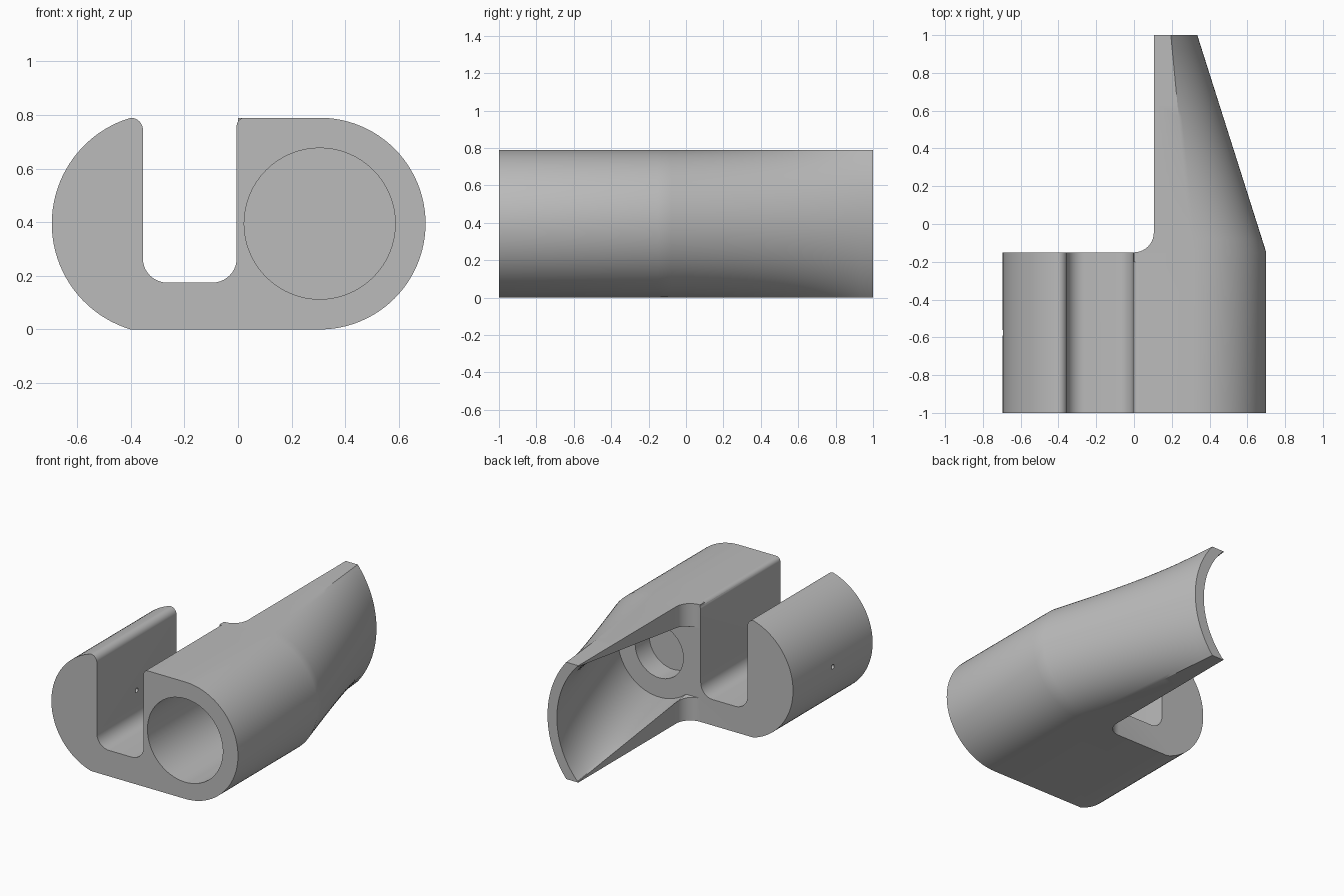
import bpy, bmesh
from math import sin, cos, asin, acos, radians, degrees, pi

if "Cube" in bpy.data.objects:
    bpy.data.objects.remove(bpy.data.objects["Cube"], do_unlink=True)

MID, TOP = 0.395, 0.79          # half height and full height
FRONT, STEP, BACK = -1.0, -0.15, 1.0
BORE_X, EDGE_X = 0.305, 0.105

grey = bpy.data.materials.new("plain_grey")
grey.use_nodes = True
grey.diffuse_color = (0.5, 0.5, 0.5, 1)
grey.node_tree.nodes["Principled BSDF"].inputs["Base Color"].default_value = (0.5, 0.5, 0.5, 1)


def arc(cx, cz, r, a0, a1, n=10):
    """Points on an arc, angles in degrees."""
    steps = [radians(a0 + (a1 - a0) * i / n) for i in range(n + 1)]
    return [(cx + r * cos(a), cz + r * sin(a)) for a in steps]


def loft(name, rings):
    """Closed solid through matching rings of 3D points."""
    bm = bmesh.new()
    loops = [[bm.verts.new(p) for p in ring] for ring in rings]
    n = len(loops[0])
    for a, b in zip(loops, loops[1:]):
        for i in range(n):
            j = (i + 1) % n
            bm.faces.new((a[i], a[j], b[j], b[i]))
    bm.faces.new(loops[0][::-1])
    bm.faces.new(loops[-1])
    bmesh.ops.recalc_face_normals(bm, faces=bm.faces)
    mesh = bpy.data.meshes.new(name)
    bm.to_mesh(mesh)
    bm.free()
    obj = bpy.data.objects.new(name, mesh)
    bpy.context.collection.objects.link(obj)
    mesh.materials.append(grey)
    return obj


def along_y(name, profile, y0, y1):
    return loft(name, [[(x, y, z) for x, z in profile] for y in (y0, y1)])


def ruled(name, start, end, t_max=1.0, n=16):
    """Straight-line blend between two sections along y."""
    rings = []
    for k in range(n + 1):
        t = t_max * k / n
        y = STEP + (BACK - STEP) * t
        rings.append([(a[0] + (b[0] - a[0]) * t, y, a[1] + (b[1] - a[1]) * t)
                      for a, b in zip(start, end)])
    return loft(name, rings)


def combine(target, tool, operation):
    mod = target.modifiers.new(tool.name, 'BOOLEAN')
    mod.operation, mod.solver, mod.object = operation, 'EXACT', tool
    bpy.context.view_layer.objects.active = target
    bpy.ops.object.modifier_apply(modifier=mod.name)
    bpy.data.objects.remove(tool, do_unlink=True)


# Clip body: rounded block with an open slot in the top
R = 0.412
half = degrees(asin(MID / R))
profile = (arc(BORE_X, MID, MID, -90, 90, 48)
           + arc(0.025, TOP - 0.03, 0.03, 90, 180, 8)
           + arc(-0.095, 0.265, 0.09, 0, -90)
           + arc(-0.265, 0.265, 0.09, -90, -180)
           + arc(-0.4, TOP - 0.045, 0.045, 0, 90)
           + arc(-0.695 + R, MID, R, 180 - half, 180 + half, 40)[1:])
body = along_y("clip_body", profile, FRONT, STEP)

# Tapering scoop behind the bore side
end_half = degrees(asin(MID / 0.627))
outer_start = [(EDGE_X, TOP), (EDGE_X, 0)] + arc(BORE_X, MID, MID, -90, 90, 48)
outer_end = [(EDGE_X, TOP), (EDGE_X, 0)] + arc(-0.292, MID, 0.627, -end_half, end_half, 48)
combine(body, ruled("scoop", outer_start, outer_end), 'UNION')

# Rounded inner corner between body and scoop
plan = arc(0, STEP + EDGE_X, EDGE_X, -90, 0) + [(0.18, STEP + EDGE_X), (0.18, -0.2), (0, -0.2)]
combine(body, loft("inner_corner", [[(x, y, z) for x, y in plan] for z in (0, TOP)]), 'UNION')

# Hollow of the scoop
a0 = degrees(acos((EDGE_X - BORE_X) / 0.31))
a1 = degrees(asin(0.388 / 0.567))


def hollow(points):
    return [(-0.2, points[-1][1]), (-0.2, points[0][1])] + points


combine(body, ruled("scoop_hollow", hollow(arc(BORE_X, MID, 0.31, -a0, a0, 48)),
                    hollow(arc(-0.302, MID, 0.567, -a1, a1, 48)), 1.05), 'DIFFERENCE')

# Blind front bore, shallow rear pocket and pin hole
combine(body, along_y("front_bore", arc(BORE_X, MID, 0.282, 0, 360, 64)[:-1],
                      FRONT - 0.1, -0.35), 'DIFFERENCE')
combine(body, along_y("rear_pocket", arc(BORE_X, MID, 0.18, 0, 360, 48)[:-1],
                      STEP - 0.15, STEP + 0.02), 'DIFFERENCE')
pin = arc(-0.575, MID, 0.015, 0, 360, 16)[:-1]
combine(body, loft("pin_hole", [[(x, y, z) for y, z in pin] for x in (-0.8, -0.3)]), 'DIFFERENCE')

# Smooth curved faces, crisp edges
bpy.ops.object.select_all(action='DESELECT')
body.select_set(True)
bpy.context.view_layer.objects.active = body
bpy.ops.object.shade_smooth_by_angle(angle=radians(30))
